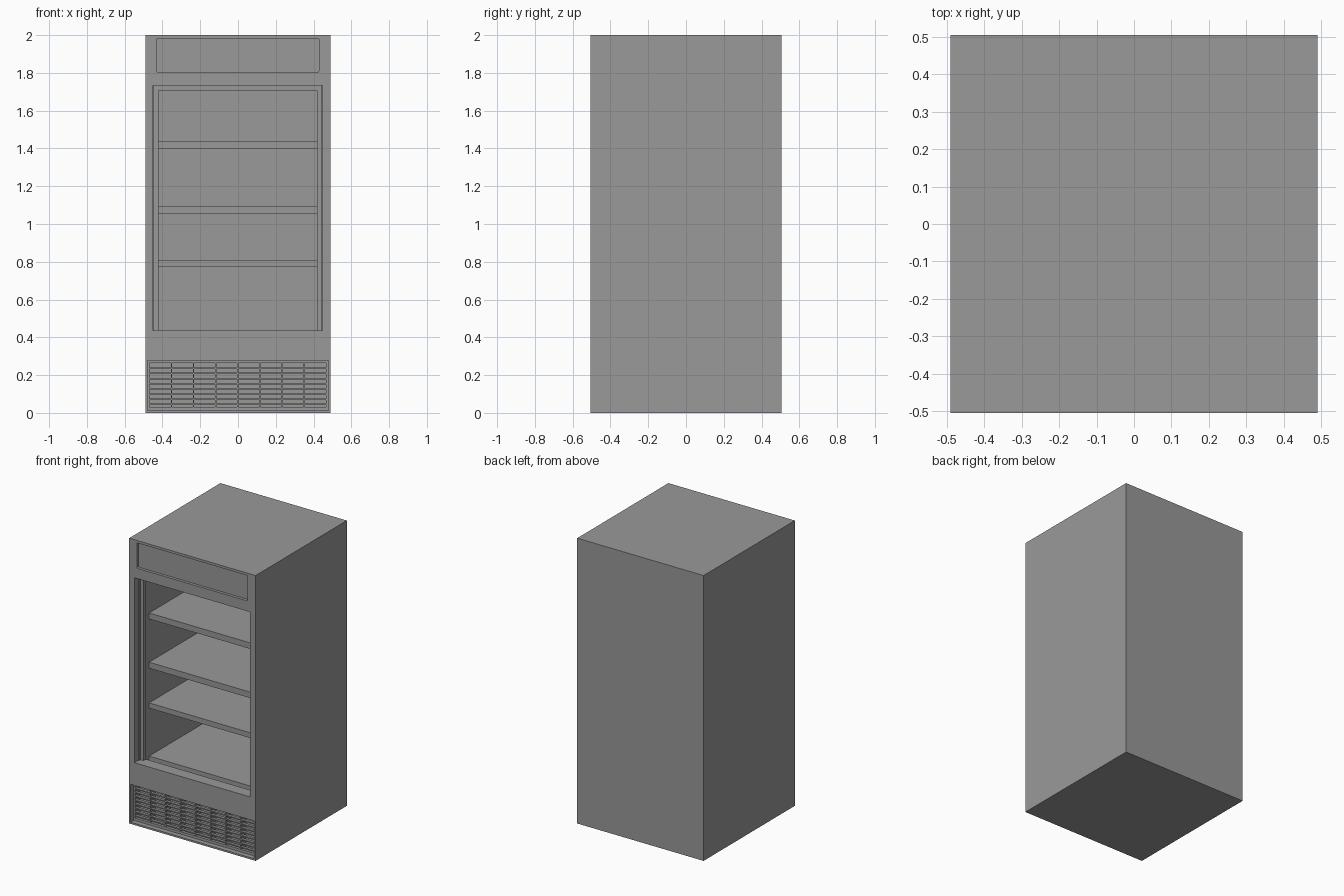
import bpy, bmesh

if "Cube" in bpy.data.objects:
    bpy.data.objects.remove(bpy.data.objects["Cube"])

FRONT, BACK = -0.505, 0.505

# Dark grey paint shared by every part
paint = bpy.data.materials.new("dark_grey_paint")
paint.diffuse_color = (0.32, 0.32, 0.32, 1)
paint.use_nodes = True
paint.node_tree.nodes["Principled BSDF"].inputs["Base Color"].default_value = paint.diffuse_color


def box(name, x0, x1, y0, y1, z0, z1, radius=0.0):
    """Axis-aligned box; radius rounds the edges that run front to back."""
    bm = bmesh.new()
    bmesh.ops.create_cube(bm, size=1)
    for v in bm.verts:
        v.co = (x1 if v.co.x > 0 else x0,
                y1 if v.co.y > 0 else y0,
                z1 if v.co.z > 0 else z0)
    if radius:
        edges = [e for e in bm.edges
                 if abs(e.verts[0].co.y - e.verts[1].co.y) > 1e-6]
        bmesh.ops.bevel(bm, geom=edges, offset=radius, segments=3,
                        profile=0.5, affect='EDGES')
    mesh = bpy.data.meshes.new(name)
    bm.to_mesh(mesh)
    bm.free()
    mesh.materials.append(paint)
    ob = bpy.data.objects.new(name, mesh)
    bpy.context.collection.objects.link(ob)
    return ob


def cut(target, *dims, radius=0.0):
    """Carve a box out of the target, then discard the cutter."""
    cutter = box("cutter", *dims, radius=radius)
    cutter.hide_render = True
    mod = target.modifiers.new("cut", 'BOOLEAN')
    mod.operation = 'DIFFERENCE'
    mod.solver = 'EXACT'
    mod.object = cutter
    bpy.context.view_layer.objects.active = target
    bpy.ops.object.modifier_apply(modifier=mod.name)
    bpy.data.objects.remove(cutter, do_unlink=True)


# Cabinet shell
cabinet = box("cabinet", -0.49, 0.49, FRONT, BACK, 0, 2)

# Shallow header panel recess
cut(cabinet, -0.431, 0.428, FRONT - 0.1, FRONT + 0.02, 1.805, 1.983, radius=0.006)

# Display cavity: wide chamber, then the narrower throat and stepped frame
cut(cabinet, -0.43, 0.43, -0.42, 0.45, 0.40, 1.72)
cut(cabinet, -0.42, 0.418, FRONT - 0.1, -0.40, 0.437, 1.708)
cut(cabinet, -0.444, 0.442, FRONT - 0.1, -0.445, 0.437, 1.733)
cut(cabinet, -0.45, 0.448, FRONT - 0.1, -0.46, 0.437, 1.733)

# Grille opening: outer step and deeper pocket
cut(cabinet, -0.48, 0.478, FRONT - 0.1, FRONT + 0.035, 0.012, 0.277)
cut(cabinet, -0.469, 0.467, FRONT - 0.11, FRONT + 0.09, 0.03, 0.264)

# Shelves and the bottom deck
for name, top, thick in (("upper_shelf", 1.44, 0.042),
                         ("middle_shelf", 1.095, 0.042),
                         ("lower_shelf", 0.81, 0.037),
                         ("bottom_deck", 0.437, 0.037)):
    box(name, -0.43, 0.43, -0.37, 0.45, top - thick, top)

# Grille: thin horizontal slats with upright dividers just behind them
for i in range(8):
    z = 0.045 + 0.0273 * i
    box(f"grille_slat_{i + 1}", -0.469, 0.467, FRONT + 0.035, FRONT + 0.055,
        z - 0.004, z + 0.004)
for i in range(1, 8):
    x = -0.469 + 0.936 * i / 8
    box(f"grille_divider_{i}", x - 0.003, x + 0.003, FRONT + 0.037, FRONT + 0.09,
        0.03, 0.264)
